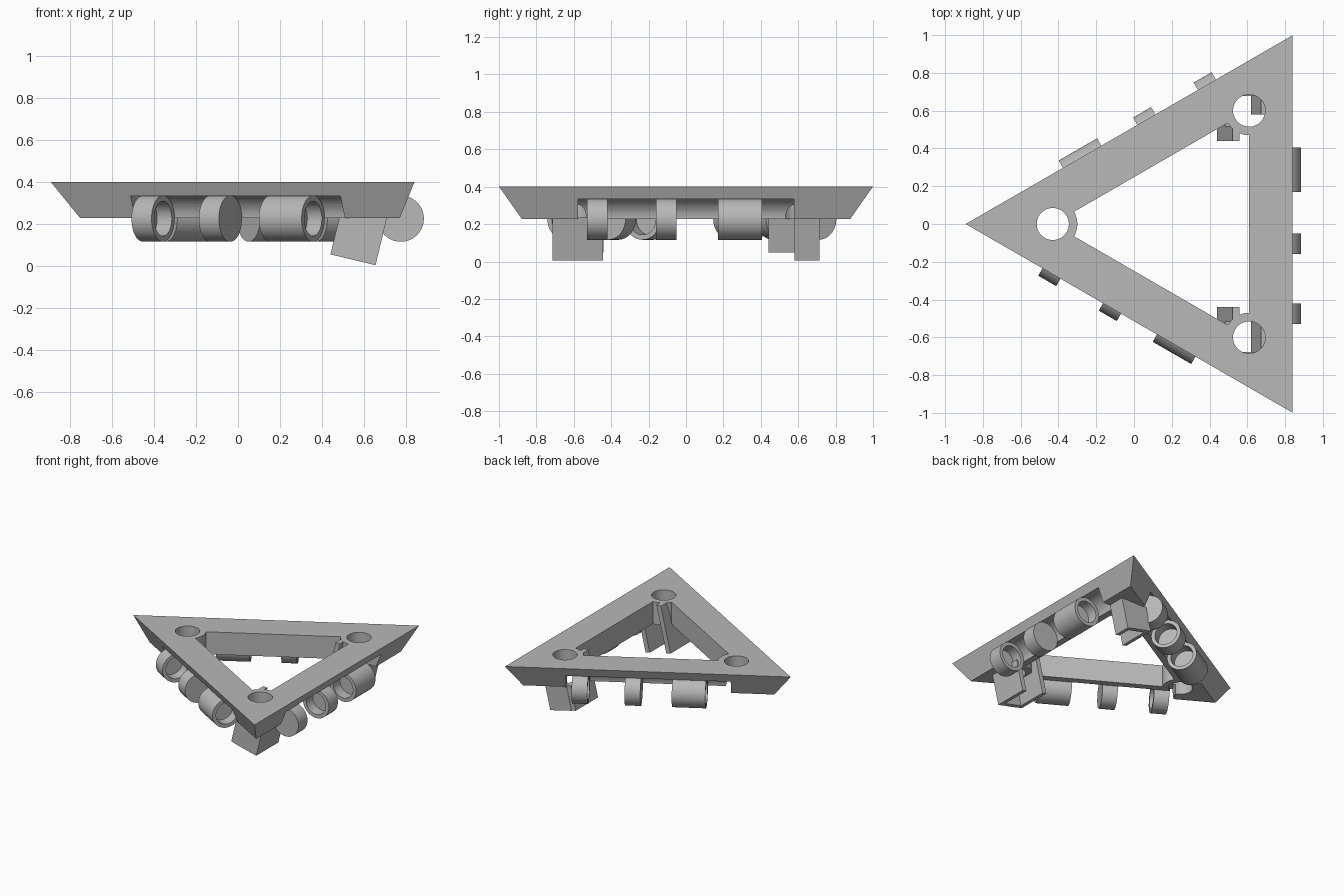
import bpy, bmesh, math
from mathutils import Matrix, Vector

cube = bpy.data.objects.get("Cube")
if cube:
    bpy.data.objects.remove(cube, do_unlink=True)

CENTRE = Vector((0.263, 0, 0))
TOP, BOTTOM, AXLE_Z = 0.40, 0.228, 0.226
OUTER_R, INNER_R = 1.154, 0.693
AXLE_X = 0.512          # axle distance from the centroid
BOSS_R, HOLE_R = 0.13, 0.085
TILT = math.radians(13.5)

grey = bpy.data.materials.new("plain grey")
grey.use_nodes = True
grey.diffuse_color = (0.48, 0.48, 0.48, 1)
grey.node_tree.nodes["Principled BSDF"].inputs["Base Color"].default_value = grey.diffuse_color


def finish(name, bm):
    bmesh.ops.remove_doubles(bm, verts=bm.verts, dist=1e-5)
    bmesh.ops.recalc_face_normals(bm, faces=bm.faces)
    mesh = bpy.data.meshes.new(name)
    bm.to_mesh(mesh)
    bm.free()
    mesh.materials.append(grey)
    obj = bpy.data.objects.new(name, mesh)
    bpy.context.collection.objects.link(obj)
    return obj


def loft(name, lower, upper):
    """Closed solid between two matching outlines."""
    bm = bmesh.new()
    a = [bm.verts.new(p) for p in lower]
    b = [bm.verts.new(p) for p in upper]
    bm.faces.new(a)
    bm.faces.new(b)
    for i in range(len(a)):
        j = (i + 1) % len(a)
        bm.faces.new((a[i], a[j], b[j], b[i]))
    return finish(name, bm)


def lathe(name, profile, turn):
    """Spin (radius, along) points about an axle lying on one frame side."""
    bm = bmesh.new()
    pts = [bm.verts.new((r, s, 0)) for r, s in profile]
    edges = [bm.edges.new(pair) for pair in zip(pts, pts[1:])]
    bmesh.ops.spin(bm, geom=pts + edges, cent=(0, 0, 0), axis=(0, 1, 0),
                   angle=math.tau, steps=48)
    place = (Matrix.Translation(CENTRE) @ Matrix.Rotation(turn, 4, 'Z')
             @ Matrix.Translation((AXLE_X, 0, AXLE_Z)))
    bmesh.ops.transform(bm, matrix=place, verts=bm.verts)
    return finish(name, bm)


def polar(centre, radius, angle, z):
    return (centre[0] + radius * math.cos(angle),
            centre[1] + radius * math.sin(angle), z)


def activate(obj):
    bpy.ops.object.select_all(action='DESELECT')
    obj.select_set(True)
    bpy.context.view_layer.objects.active = obj


def smooth(obj):
    activate(obj)
    bpy.ops.object.shade_smooth_by_angle(angle=math.radians(30))


def cut(target, cutter):
    cutter.hide_render = True
    mod = target.modifiers.new("cut", 'BOOLEAN')
    mod.operation, mod.solver, mod.object = 'DIFFERENCE', 'EXACT', cutter
    activate(target)
    bpy.ops.object.modifier_apply(modifier=mod.name)
    bpy.data.objects.remove(cutter, do_unlink=True)


# Triangular frame with sloping outer sides
corners = [math.radians(a) for a in (60, 180, 300)]
frame = loft("triangle_frame",
             [polar(CENTRE, OUTER_R - 0.14, a, BOTTOM) for a in corners],
             [polar(CENTRE, OUTER_R, a, TOP) for a in corners])

# Central opening, leaving a round boss at each inner corner
outline = []
for a in corners:
    c = polar(CENTRE, INNER_R, a, 0)
    for i in range(13):
        swing = a + math.pi + math.radians(30 - 5 * i)
        outline.append(polar(c, BOSS_R, swing, 0))
cut(frame, loft("opening_cutter", [(x, y, 0.1) for x, y, z in outline],
                [(x, y, 0.5) for x, y, z in outline]))

# Screw holes through the bosses, and round channels for the wheels
for a in corners:
    c = polar(CENTRE, INNER_R, a, 0)
    ring = [math.tau * i / 48 for i in range(48)]
    cut(frame, loft("hole_cutter", [polar(c, HOLE_R, t, 0.1) for t in ring],
                    [polar(c, HOLE_R, t, 0.5) for t in ring]))
for k in range(3):
    cut(frame, lathe("channel_cutter",
                     [(0, -0.577), (0.115, -0.577), (0.115, 0.577), (0, 0.577)],
                     k * math.tau / 3))
smooth(frame)


# Rollers: (name, start, end, bore depth at start, bore depth at end)
ROLLERS = (("rear_roller", -0.53, -0.42, 0, 0.08),
           ("middle_roller", -0.16, -0.05, 0.08, 0),
           ("long_roller", 0.17, 0.405, 0.08, 0.08))
R, BORE = 0.11, 0.083
for k, side in enumerate(("left", "back", "front")):
    for name, s0, s1, d0, d1 in ROLLERS:
        profile = [(0, s0 + d0)]
        if d0:
            profile += [(BORE, s0 + d0), (BORE, s0)]
        profile += [(R, s0), (R, s1)]
        if d1:
            profile += [(BORE, s1), (BORE, s1 - d1)]
        profile += [(0, s1 - d1)]
        smooth(lathe(f"{side}_{name}", profile, k * math.tau / 3))


# Tilted sensor brackets under two corners
def plate(name, u0, u1, y0, y1, top):
    """Slab leaning in x, between distances u0 and u1 along its sloping foot."""
    foot = [(0.44 + u * math.cos(TILT), 0.056 - u * math.sin(TILT)) for u in (u0, u1)]
    head = [(x + (top - z) * math.tan(TILT), top) for x, z in foot]
    outline = [foot[0], foot[1], head[1], head[0]]
    loft(name, [(x, y0, z) for x, z in outline], [(x, y1, z) for x, z in outline])


WIDTH, THICK = 0.221, 0.036
for side, label, outer_start in ((-1, "front", 0.445), (1, "back", 0.58)):
    plate(f"{label}_bracket_inner_plate", 0, THICK, side * 0.44, side * 0.71, 0.235)
    plate(f"{label}_bracket_tab", 0, THICK, side * 0.44, side * 0.52, TOP - 0.001)
    plate(f"{label}_bracket_outer_plate", WIDTH - THICK, WIDTH,
          side * outer_start, side * 0.713, 0.235)
    plate(f"{label}_bracket_end_wall", THICK, WIDTH - THICK,
          side * 0.677, side * 0.713, 0.235)
